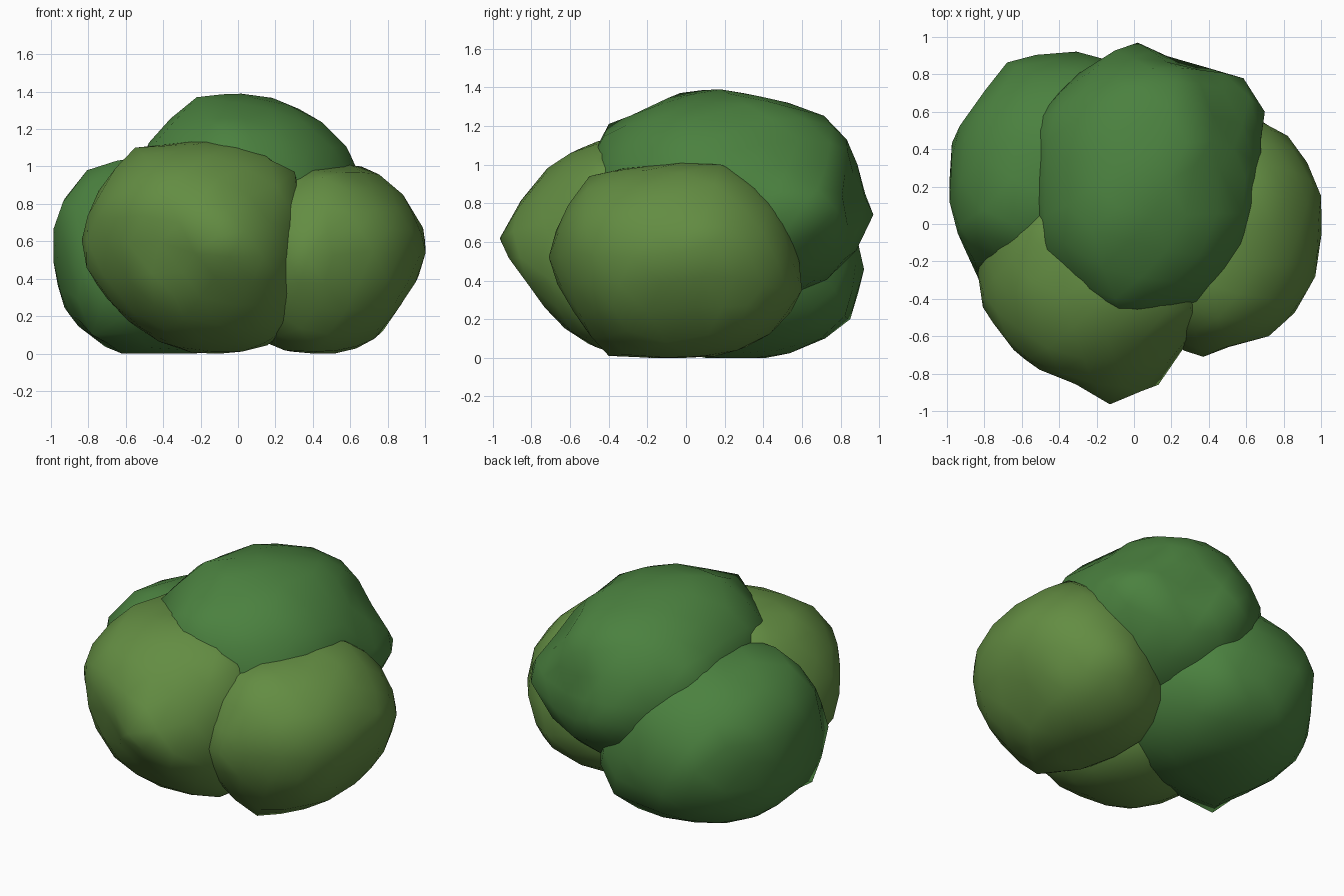
import bpy, bmesh, math
from mathutils import Vector, noise


def material(name, rgb):
    m = bpy.data.materials.new(name)
    m.diffuse_color = (*rgb, 1)
    return m


LIGHT = material("light_leaf", (0.125, 0.265, 0.055))
DARK = material("dark_leaf", (0.07, 0.22, 0.05))


def clump(name, centre, radii, lean, mat, peaks, seed):
    """Lumpy ball whose underside leans inward; nearest vertices are drawn to the peaks."""
    c, r = Vector(centre), Vector(radii)
    bm = bmesh.new()
    bmesh.ops.create_icosphere(bm, subdivisions=3, radius=1)
    for v in bm.verts:
        d = v.co.normalized()
        k = sum(abs(a) ** 2.25 for a in d) ** (-1 / 2.25)
        k *= 1 + 0.03 * noise.noise(d * 2.2 + Vector((seed * 7.3, 1.7, 4.1)))
        under = max(0, -d.z)
        v.co = c + Vector((d.x * r.x, d.y * r.y, d.z * r.z)) * k
        v.co += Vector((lean[0], lean[1], 0)) * under
    for p in peaks:
        p = Vector(p)
        near = min(bm.verts, key=lambda v: (v.co - p).length)
        origin, move = near.co.copy(), p - near.co
        for v in bm.verts:
            v.co += move * math.exp(-((v.co - origin).length / 0.18) ** 2)
    # flattened where it rests on the ground
    for v in bm.verts:
        v.co.z = max(v.co.z, 0)
    me = bpy.data.meshes.new(name)
    bm.to_mesh(me)
    bm.free()
    me.materials.append(mat)
    for f in me.polygons:
        f.use_smooth = True
    ob = bpy.data.objects.new(name, me)
    bpy.context.collection.objects.link(ob)


# front left clump
clump("front_left_clump", (-0.24, -0.29, 0.56), (0.57, 0.59, 0.56), (0.15, 0.1), LIGHT, [
    (-0.7, -0.56, 0.6), (-0.42, -0.76, 0.6),
    (-0.13, -0.96, 0.62), (-0.82, -0.25, 0.6), (-0.81, -0.38, 0.46),
    (-0.55, -0.3, 1.1), (-0.16, -0.35, 1.13), (-0.45, 0.04, 1.11),
    (0.13, -0.86, 0.52), (0.33, -0.55, 0.65), (0.33, -0.5, 0.4),
    (0.3, -0.45, 0.97), (0.1, -0.35, 1.1), (-0.56, -0.45, 0.22),
    (-0.2, -0.74, 0.3)], 1)

# right clump
clump("right_clump", (0.47, -0.05, 0.5), (0.52, 0.62, 0.5), (-0.06, 0.05), LIGHT, [
    (0.87, -0.46, 0.5), (0.55, -0.63, 0.5),
    (1.0, 0.15, 0.6), (0.97, -0.28, 0.52), (0.37, -0.71, 0.52),
    (0.72, -0.6, 0.55), (0.66, 0.18, 1.0), (0.45, -0.5, 0.94),
    (0.82, 0.47, 0.5), (0.6, 0.6, 0.35), (0.88, 0.05, 0.28),
    (0.42, -0.4, 0.01), (0.73, -0.1, 0.08)], 2)

# top clump
clump("top_clump", (0.07, 0.22, 0.82), (0.6, 0.7, 0.55), (0, 0), DARK, [
    (0.47, -0.3, 0.9), (0.28, 0.82, 0.78), (-0.27, -0.33, 1.05),
    (0.02, 0.97, 0.74), (0.02, 0.18, 1.385), (-0.22, -0.03, 1.37),
    (-0.07, -0.5, 0.97), (0.57, 0.77, 0.75), (0.7, 0.6, 0.78),
    (0.2, 0.6, 1.28), (0.34, 0.3, 1.31), (-0.1, 0.76, 1.19),
    (-0.1, -0.4, 1.21), (-0.48, -0.15, 1.08), (-0.53, 0.55, 0.95),
    (-0.53, 0.2, 1.0), (0.46, 0.3, 1.19), (0.42, 0.58, 1.13)], 3)

# back left clump
clump("back_left_clump", (-0.36, 0.27, 0.52), (0.63, 0.61, 0.54), (0, 0), DARK, [
    (-1.0, 0.22, 0.52), (-0.94, 0.0, 0.8), (-0.68, 0.87, 0.55),
    (-0.88, 0.58, 0.55), (-0.3, 0.92, 0.45), (-0.82, -0.3, 0.45),
    (-0.8, 0.1, 0.97), (-0.65, 0.0, 1.03), (-0.62, 0.1, 0.0),
    (-0.78, -0.2, 0.1), (-0.05, 0.82, 0.22), (-0.4, 0.85, 0.2),
    (-0.95, 0.15, 0.33), (-0.25, 0.87, 0.68), (0.02, 0.83, 0.48)], 4)
